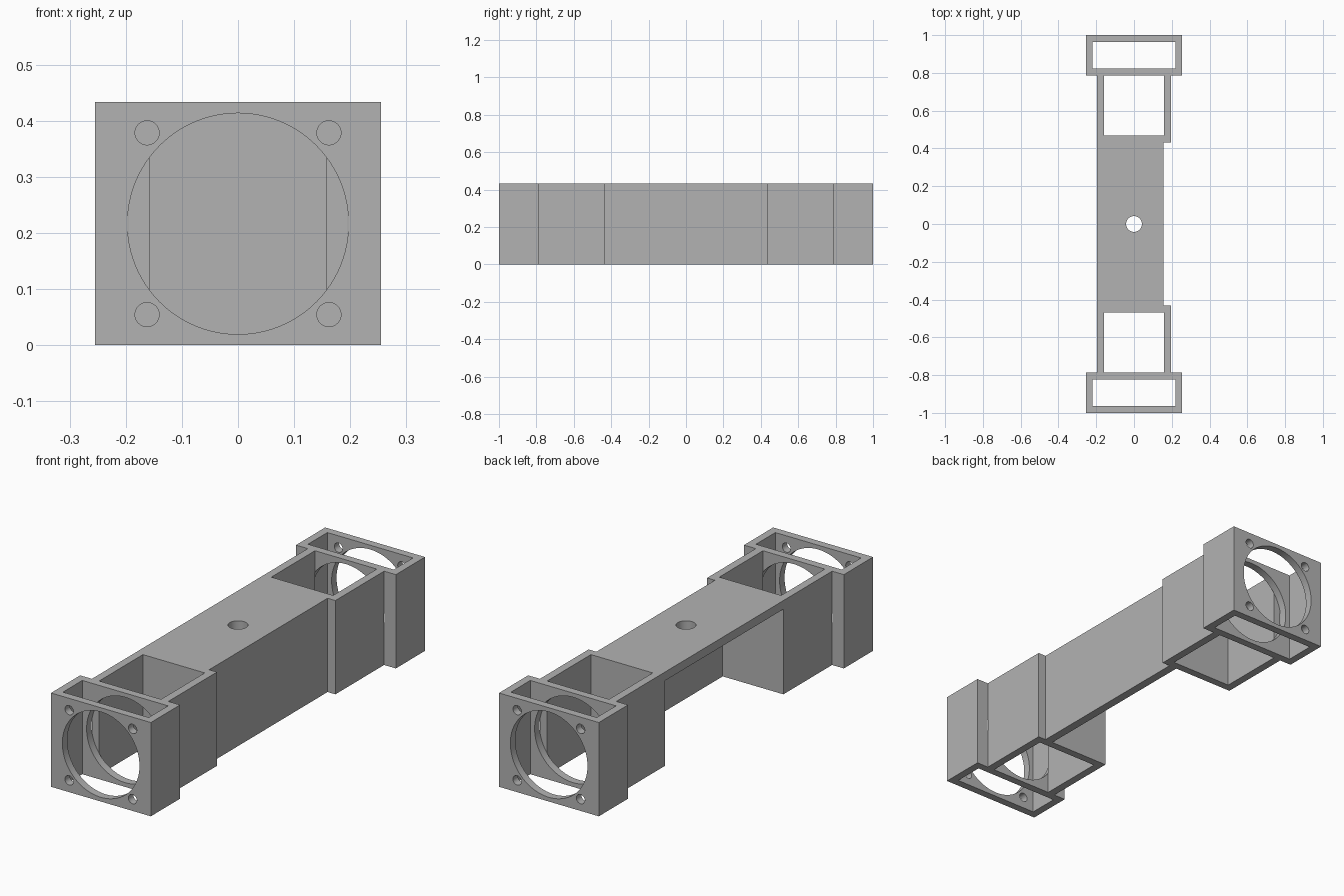
import bpy
import bmesh
from math import pi, radians
from mathutils import Matrix, Vector

cube = bpy.data.objects.get("Cube")
if cube:
    bpy.data.objects.remove(cube)

HEIGHT = 0.433
WALL = 0.04
MID_Z = HEIGHT / 2
END_Y, COLLAR_Y, BLOCK_Y = 1.0, 0.787, 0.432    # end face, collar step, pocket block start
END_X, BLOCK_X = 0.255, 0.195
SPINE_X = BLOCK_X - WALL                         # outer face of the recessed spine
BORE, SCREW = 0.197, 0.0215

grey = bpy.data.materials.new("grey plastic")
grey.use_nodes = True
colour = (0.45, 0.45, 0.45, 1)
grey.diffuse_color = colour
grey.node_tree.nodes["Principled BSDF"].inputs["Base Color"].default_value = colour


def finish(name, bm):
    bmesh.ops.recalc_face_normals(bm, faces=bm.faces)
    mesh = bpy.data.meshes.new(name)
    bm.to_mesh(mesh)
    bm.free()
    mesh.materials.append(grey)
    obj = bpy.data.objects.new(name, mesh)
    bpy.context.collection.objects.link(obj)
    return obj


def prism(name, outline, height):
    bm = bmesh.new()
    face = bm.faces.new([bm.verts.new((x, y, 0)) for x, y in outline])
    up = bmesh.ops.extrude_face_region(bm, geom=[face])["geom"]
    bmesh.ops.translate(bm, vec=(0, 0, height),
                        verts=[v for v in up if isinstance(v, bmesh.types.BMVert)])
    return finish(name, bm)


def box(name, low, high):
    low, high = Vector(low), Vector(high)
    bm = bmesh.new()
    bmesh.ops.create_cube(bm, size=1, matrix=Matrix.Translation((low + high) / 2)
                          @ Matrix.Diagonal((*(high - low), 1)))
    return finish(name, bm)


def cylinder(name, centre, radius, depth, along_y, sides):
    turn = Matrix.Rotation(pi / 2 if along_y else 0, 4, "X")
    bm = bmesh.new()
    bmesh.ops.create_cone(bm, cap_ends=True, segments=sides, radius1=radius, radius2=radius,
                          depth=depth, matrix=Matrix.Translation(centre) @ turn)
    return finish(name, bm)


def cut(target, cutter):
    cutter.hide_render = True
    mod = target.modifiers.new("cut", "BOOLEAN")
    mod.operation = "DIFFERENCE"
    mod.solver = "EXACT"
    mod.object = cutter
    bpy.context.view_layer.objects.active = target
    bpy.ops.object.modifier_apply(modifier=mod.name)
    bpy.data.objects.remove(cutter)


# Solid body from its plan outline, mirrored front to back
right_side = [(SPINE_X, BLOCK_Y), (BLOCK_X, BLOCK_Y), (BLOCK_X, COLLAR_Y),
              (END_X, COLLAR_Y), (END_X, END_Y)]
left_side = [(-END_X, END_Y), (-END_X, COLLAR_Y), (-BLOCK_X, COLLAR_Y)]
back_half = right_side + left_side
outline = back_half + [(x, -y) for x, y in reversed(back_half)]
body = prism("double_ended_bracket", outline, HEIGHT)

# Channel under the top plate, open on one side
cut(body, box("channel_cutter", (-0.5, -BLOCK_Y, -0.1),
              (SPINE_X - WALL, BLOCK_Y, HEIGHT - WALL)))
cut(body, cylinder("cable_hole_cutter", (0, 0, HEIGHT), 0.042, 0.3, False, 48))

for side in (-1, 1):
    def span(a, b):
        return sorted((side * a, side * b))

    # Square pocket and the narrow slot, both open top and bottom
    y0, y1 = span(BLOCK_Y + WALL - 0.004, COLLAR_Y)
    cut(body, box("pocket_cutter", (-SPINE_X - 0.003, y0, -0.1), (SPINE_X + 0.003, y1, 0.6)))
    y0, y1 = span(COLLAR_Y + 0.036, END_Y - 0.036)
    cut(body, box("slot_cutter", (-0.219, y0, -0.1), (0.219, y1, 0.6)))

    # Large bore through both collar plates
    depth = 0.3
    cut(body, cylinder("bore_cutter", (0, side * (COLLAR_Y + depth / 2), MID_Z),
                       BORE, depth, True, 96))

    # Four screw holes through the outer plate
    for x in (-0.162, 0.162):
        for z in (MID_Z - 0.162, MID_Z + 0.162):
            cut(body, cylinder("screw_cutter", (x, side * END_Y, z), SCREW, 0.12, True, 32))

bpy.ops.object.select_all(action="DESELECT")
body.select_set(True)
bpy.context.view_layer.objects.active = body
bpy.ops.object.shade_smooth_by_angle(angle=radians(30))
